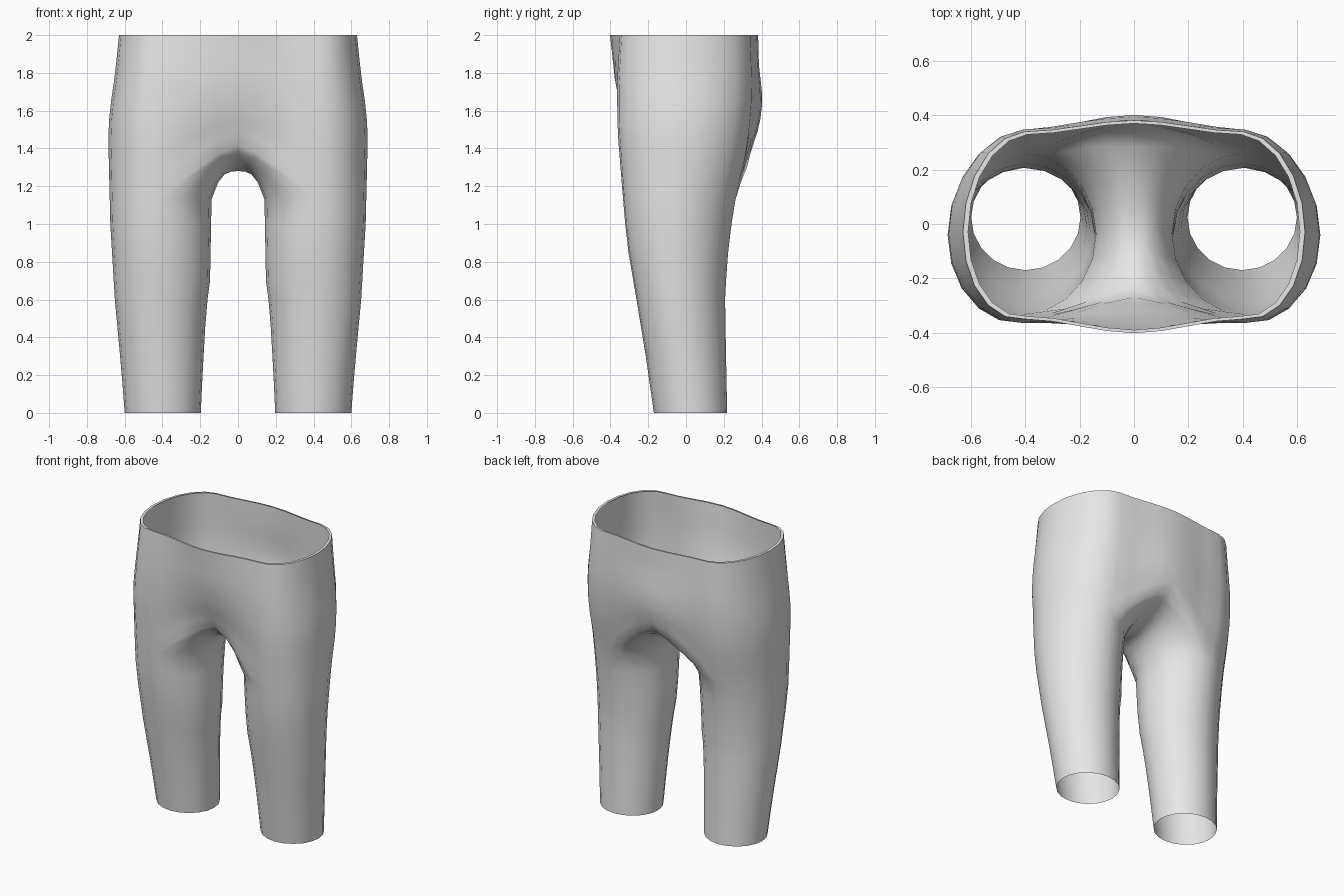
import bpy, bmesh, math

if "Cube" in bpy.data.objects:
    bpy.data.objects.remove(bpy.data.objects["Cube"])


def curve(*pts):
    """Piecewise-linear profile z -> value."""
    def f(z):
        if z <= pts[0][0]:
            return pts[0][1]
        for (z0, a), (z1, b) in zip(pts, pts[1:]):
            if z <= z1:
                return a + (b - a) * (z - z0) / (z1 - z0)
        return pts[-1][1]
    return f


# Silhouette profiles
outer = curve((0, .6), (.2, .615), (.6, .652), (1, .676), (1.5, .688), (1.65, .672), (1.8, .65), (2, .63))
inner = curve((0, .197), (.2, .188), (.55, .168), (.7, .148), (1.13, .14), (1.5, .14), (2, .18))
front = curve((0, -.17), (.3, -.213), (.6, -.262), (.9, -.313), (1.13, -.333), (1.5, -.363), (1.75, -.365), (2, -.35))
back = curve((0, .218), (.3, .212), (.6, .207), (.8, .217), (1.05, .247), (1.2, .275), (1.35, .313),
             (1.5, .335), (1.7, .35), (2, .34))
mid_front = curve((1.43, -.27), (1.5, -.305), (1.6, -.34), (1.75, -.375), (2, -.402))
mid_back = curve((1.4, .345), (1.5, .383), (1.6, .402), (1.7, .402), (1.85, .385), (2, .382))

N, H, M, Z = 20, 10, 4, 1.13   # leg sides, half of them, crotch rows, leg top


def leg_point(i, z):
    a = math.radians(-90 + 360 * i / N)
    o, n, f, b = outer(z), inner(z), front(z), back(z)
    lean = -.025 * max(0, math.cos(a)) * min(1, z)   # widest point sits slightly forward
    return ((o + n) / 2 + (o - n) / 2 * math.cos(a),
            (f + b) / 2 + (b - f) / 2 * math.sin(a) + lean, z)


bm = bmesh.new()


def bridge(a, b):
    for j in range(len(a) - 1):
        bm.faces.new((a[j], a[j + 1], b[j + 1], b[j]))


# Leg tube
ring = None
for z in (0, .15, .3, .45, .6, .7, .85, 1, Z):
    new = [bm.verts.new(leg_point(i, z)) for i in range(N)]
    if ring:
        bridge(ring + ring[:1], new + new[:1])
    ring = new

# Crotch saddle from the inner leg arc to the centre line
centre_y = (-.27, -.235, -.19, -.14, -.08, -.02, .06, .14, .215, .285, .345)
rows = []
for k, yc in enumerate(centre_y):
    v0 = ring[(N - k) % N]
    e = abs(k / 5 - 1)
    zc = 1.28 + .14 * e ** 1.6
    power = 3.2 - 1.9 * e
    row = [v0]
    for m in range(1, M + 1):
        s = m / M
        z = Z + (zc - Z) * (1 - (1 - s) ** power)
        # near the leg the patch follows the tube, then blends to the centre line
        y0 = v0.co.y + (leg_point((N - k) % N, z)[1] - v0.co.y)
        row.append(bm.verts.new((v0.co.x * (1 - s), y0 + (yc - y0) * s * s * (3 - 2 * s), z)))
    if rows:
        bridge(rows[-1], row)
    rows.append(row)

# Hips: half rings rising from the crotch edge to the waist
loop = rows[0][:0:-1] + ring[:H + 1] + rows[H][1:]
start = [v.co.z for v in loop]
last = len(loop) - 1
for t in (.12, .24, .36, .48, .6, .72, .86, 1):
    new = []
    for j, z0 in enumerate(start):
        z = z0 + (2 - z0) * t
        if M <= j <= last - M:
            p = leg_point(j - M, z)
        else:
            is_front = j < M
            s = ((M - j) if is_front else (j - last + M)) / M
            x, y, _ = leg_point(0 if is_front else H, z)
            c = (mid_front if is_front else mid_back)(z)
            p = (x * (1 - s), y + (c - y) * s * s * (3 - 2 * s), z)
        new.append(bm.verts.new(p))
    bridge(loop, new)
    loop = new

# Narrow waistband lip turned inwards
lip = [bm.verts.new((v.co.x * .97, v.co.y * .97, 2)) for v in loop]
bridge(loop, lip)

# Make sure the outside faces out
bmesh.ops.recalc_face_normals(bm, faces=bm.faces)
bm.normal_update()
test = max(bm.faces, key=lambda f: f.calc_center_median().x)
if test.normal.x < 0:
    bmesh.ops.reverse_faces(bm, faces=bm.faces)

mesh = bpy.data.meshes.new("trousers")
bm.to_mesh(mesh)
bm.free()
trousers = bpy.data.objects.new("trousers", mesh)
bpy.context.collection.objects.link(trousers)

mat = bpy.data.materials.new("light grey cloth")
mat.diffuse_color = (.8, .8, .8, 1)
mat.use_nodes = True
mat.node_tree.nodes["Principled BSDF"].inputs["Base Color"].default_value = mat.diffuse_color
mesh.materials.append(mat)

# Other half
mirror = trousers.modifiers.new("mirror", 'MIRROR')
mirror.use_clip = True
mirror.merge_threshold = .001

bpy.context.view_layer.objects.active = trousers
trousers.select_set(True)
bpy.ops.object.modifier_apply(modifier="mirror")
bpy.ops.object.shade_smooth_by_angle(angle=math.radians(60))
